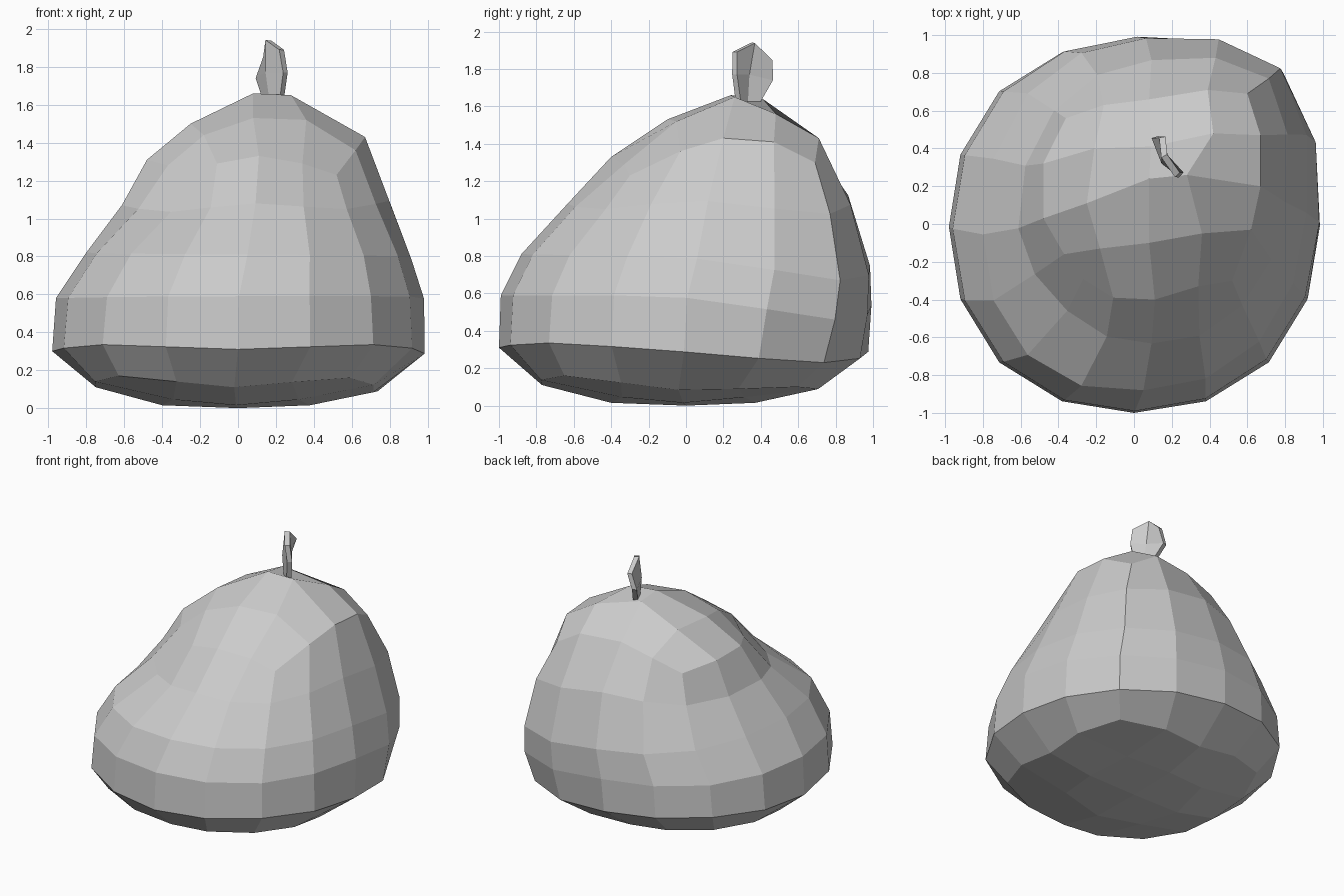
import bpy
import bmesh
from math import sin, cos, pi

cube = bpy.data.objects.get("Cube")
if cube:
    bpy.data.objects.remove(cube, do_unlink=True)

grey = bpy.data.materials.new("plain grey")
grey.use_nodes = True
grey.diffuse_color = (0.6, 0.6, 0.6, 1)
grey.node_tree.nodes["Principled BSDF"].inputs["Base Color"].default_value = grey.diffuse_color


def finish(name, bm):
    """Turn a bmesh into a flat-shaded grey object."""
    bmesh.ops.recalc_face_normals(bm, faces=bm.faces)
    mesh = bpy.data.meshes.new(name)
    bm.to_mesh(mesh)
    bm.free()
    mesh.materials.append(grey)
    obj = bpy.data.objects.new(name, mesh)
    bpy.context.collection.objects.link(obj)
    return obj


def ring(bm, count, x_range, y_range, heights, lift=0, square=0, bulge=0, drop=0,
         lean=0, dent=0):
    """Oval ring; heights are left, right, front, back on the page. Corners can
    be lifted or squared, the left back corner bulged out and dropped, the
    right side leant forward and the right front corner dented."""
    (x0, x1), (y0, y1) = x_range, y_range
    left, right, front, back = heights
    verts = []
    for k in range(count):
        a = 2 * pi * k / count
        c, s = cos(a), sin(a)
        corner = sin(2 * a) ** 2
        grow = 1 + square * corner
        w = max(0, cos(a - pi / 4)) ** 6
        push = (bulge * w + dent * max(0, -cos(a - pi / 4)) ** 4) * 0.7
        x = (x0 + x1) / 2 + (x1 - x0) / 2 * c * grow + push
        y = (y0 + y1) / 2 + (y1 - y0) / 2 * s * grow + push
        y -= lean * max(0, -c) * (1 - max(0, s))
        z = c * c * (right if c > 0 else left) + s * s * (back if s > 0 else front)
        verts.append(bm.verts.new((x, y, z + lift * corner - drop * w)))
    return verts


def cap(bm, outer, inner, mid):
    """Close a sixteen-sided ring with a four by four patch of quads."""
    for q in range(4):
        o = [outer[(4 * q + n) % 16] for n in range(5)]
        i = [inner[(2 * q + n) % 8] for n in range(3)]
        for face in ((o[0], o[1], i[1], i[0]), (o[1], o[2], o[3], i[1]),
                     (o[3], o[4], i[2], i[1]), (mid, *i)):
            bm.faces.new(face)


def loop(grid, reach):
    """Vertices of a square loop in a five by five grid, from +x anticlockwise."""
    span = range(-reach, reach)
    sides = ([(n, reach) for n in span] + [(reach, -n) for n in span]
             + [(-n, -reach) for n in span] + [(-reach, n) for n in span])
    sides = sides[reach:] + sides[:reach]
    return [grid[2 + r][2 + c] for r, c in sides]


# Lopsided fruit body, lofted from the base upwards
bm = bmesh.new()
rings = [
    ring(bm, 16, (-.75, .71), (-.77, .68), (.11, .09, .11, .09), .06, .18, .05, .05),
    ring(bm, 16, (-.98, .98), (-1, .97), (.30, .30, .31, .30), .03, .03, .05, .10),
    ring(bm, 16, (-.96, .97), (-.99, .98), (.58, .59, .59, .55), 0, .02, .13, .11, .02),
    ring(bm, 16, (-.80, .90), (-.88, .97), (.82, .80, .81, .76), 0, .02, .16, .11, .10),
    ring(bm, 16, (-.63, .78), (-.65, .85), (1.07, 1.1, 1.08, 1.13), -.04, 0, .20, .05, .14, .10),
]

# Crown patch, rows running from the front to the back
crown_rows = [
    ((-.27, -.29, 1.23), (-.11, -.39, 1.29), (.11, -.4, 1.33), (.34, -.33, 1.29), (.52, -.3, 1.23)),
    ((-.37, -.16, 1.28), (-.18, -.13, 1.44), (.08, -.1, 1.53), (.36, -.05, 1.52), (.62, -.03, 1.36)),
    ((-.48, .03, 1.31), (-.25, .11, 1.5), (.08, .24, 1.66), (.28, .26, 1.65), (.67, .2, 1.43)),
    ((-.48, .32, 1.31), (-.21, .4, 1.5), (.09, .41, 1.64), (.42, .48, 1.56), (.67, .47, 1.41)),
    ((-.36, .56, 1.27), (-.16, .63, 1.36), (.08, .66, 1.43), (.39, .71, 1.43), (.6, .69, 1.3)),
]
grid = [[bm.verts.new(p) for p in row] for row in crown_rows]
rings.append(loop(grid, 2))

for low, high in zip(rings, rings[1:]):
    for k in range(16):
        n = (k + 1) % 16
        bm.faces.new((low[k], low[n], high[n], high[k]))
base = ring(bm, 8, (-.40, .38), (-.40, .37), (.015,) * 4, .03, .2)
cap(bm, rings[0], base, bm.verts.new((0, 0, 0)))
cap(bm, rings[-1], loop(grid, 1), grid[2][2])
finish("fruit_body", bm)

# Thin folded stem, widening from its foot
bm = bmesh.new()
stem_rows = [
    ((.23, .28, 1.62), (.18, .32, 1.62), (.15, .39, 1.62)),
    ((.25, .26, 1.77), (.16, .33, 1.77), (.11, .46, 1.74)),
    ((.23, .26, 1.89), (.16, .36, 1.94), (.15, .46, 1.85)),
]
grid = [[bm.verts.new(p) for p in row] for row in stem_rows]
for r in range(2):
    for c in range(2):
        bm.faces.new((grid[r][c], grid[r][c + 1], grid[r + 1][c + 1], grid[r + 1][c]))
stem = finish("stem", bm)
solid = stem.modifiers.new("thickness", 'SOLIDIFY')
solid.thickness = 0.035
solid.offset = 0
